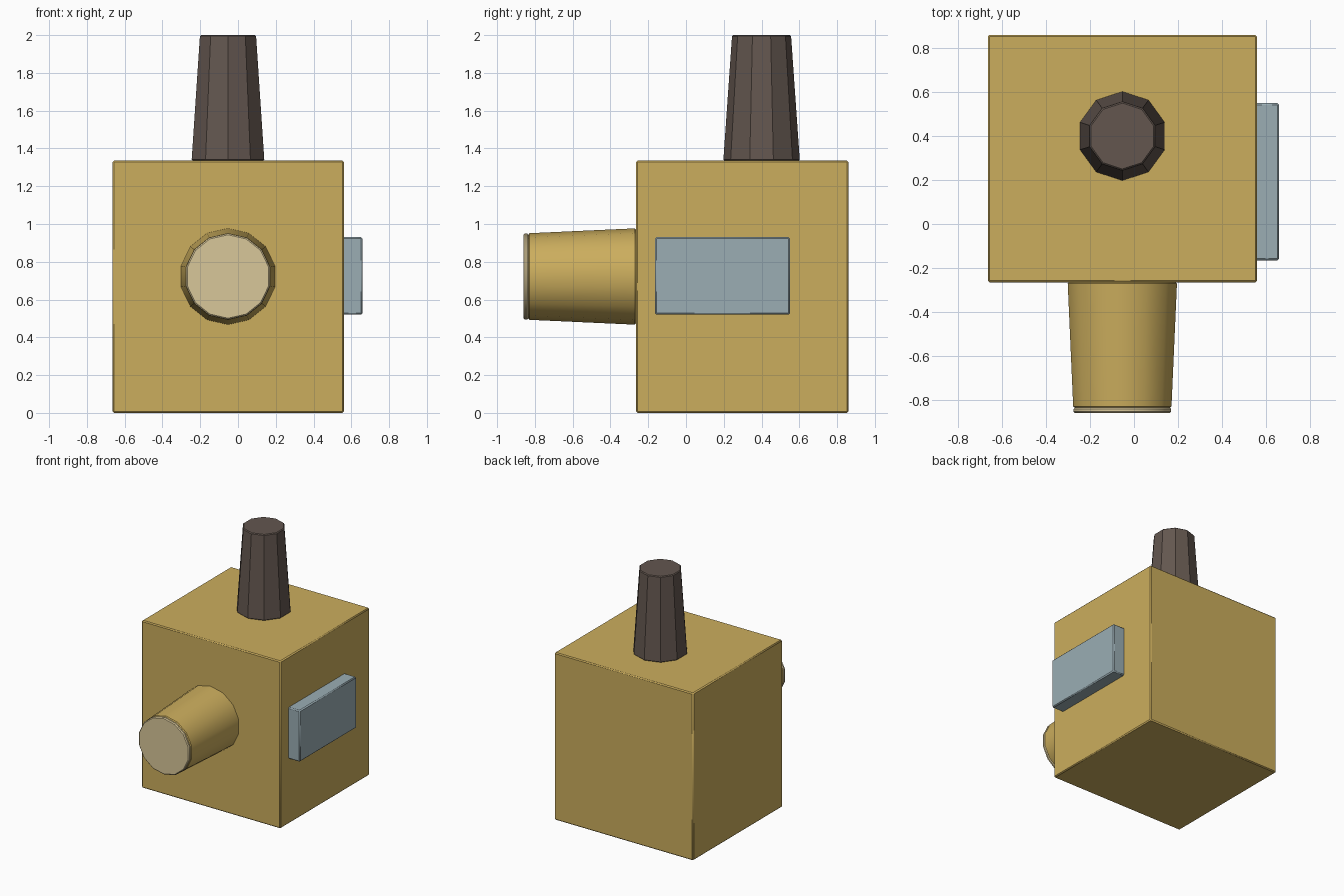
import bpy, math
from mathutils import Vector

if "Cube" in bpy.data.objects:
    bpy.data.objects.remove(bpy.data.objects["Cube"])


def material(name, rgb):
    m = bpy.data.materials.new(name)
    m.diffuse_color = (*rgb, 1)
    m.use_nodes = True
    m.node_tree.nodes["Principled BSDF"].inputs["Base Color"].default_value = m.diffuse_color
    return m


OCHRE = material("ochre", (0.60, 0.42, 0.11))
CREAM = material("cream", (0.69, 0.57, 0.32))
BROWN = material("dark brown", (0.125, 0.094, 0.078))
GLASS = material("grey blue", (0.325, 0.42, 0.457))


def finish(ob, name, mat, bevel):
    # Small edge bevel on the sharp edges only, then angle-based smoothing
    ob.name = name
    ob.data.materials.append(mat)
    bpy.ops.object.transform_apply(location=False, rotation=True, scale=True)
    bpy.ops.object.shade_smooth_by_angle(angle=math.radians(30))
    mod = ob.modifiers.new("edge_bevel", 'BEVEL')
    mod.width = bevel
    mod.segments = 1
    mod.limit_method = 'ANGLE'
    mod.angle_limit = math.radians(50)


def box(name, lo, hi, mat, bevel):
    lo, hi = Vector(lo), Vector(hi)
    bpy.ops.mesh.primitive_cube_add(size=1, location=(lo + hi) / 2)
    ob = bpy.context.object
    ob.scale = hi - lo
    finish(ob, name, mat, bevel)


def tapered(name, sides, r1, r2, depth, loc, mat, bevel, rot=(0, 0, 0)):
    bpy.ops.mesh.primitive_cone_add(vertices=sides, radius1=r1, radius2=r2,
                                    depth=depth, location=loc, rotation=rot)
    finish(bpy.context.object, name, mat, bevel)


FORWARD = (math.pi / 2, 0, 0)  # turns a cone's top towards -y

# Main block
box("body", (-0.665, -0.265, 0), (0.56, 0.86, 1.335), OCHRE, 0.008)

# Panel on the right side
box("side_panel", (0.55, -0.165, 0.52), (0.66, 0.55, 0.93), GLASS, 0.008)

# Ten-sided stack on top
tapered("stack", 10, 0.2025, 0.156, 0.665, (-0.053, 0.4, 1.6675), BROWN, 0.006)

# Front spout and its end cap
tapered("spout", 14, 0.255, 0.229, 0.57, (-0.053, -0.55, 0.722), OCHRE, 0.006, FORWARD)
tapered("spout_cap", 14, 0.228, 0.228, 0.025, (-0.053, -0.8475, 0.722), CREAM, 0.007, FORWARD)
